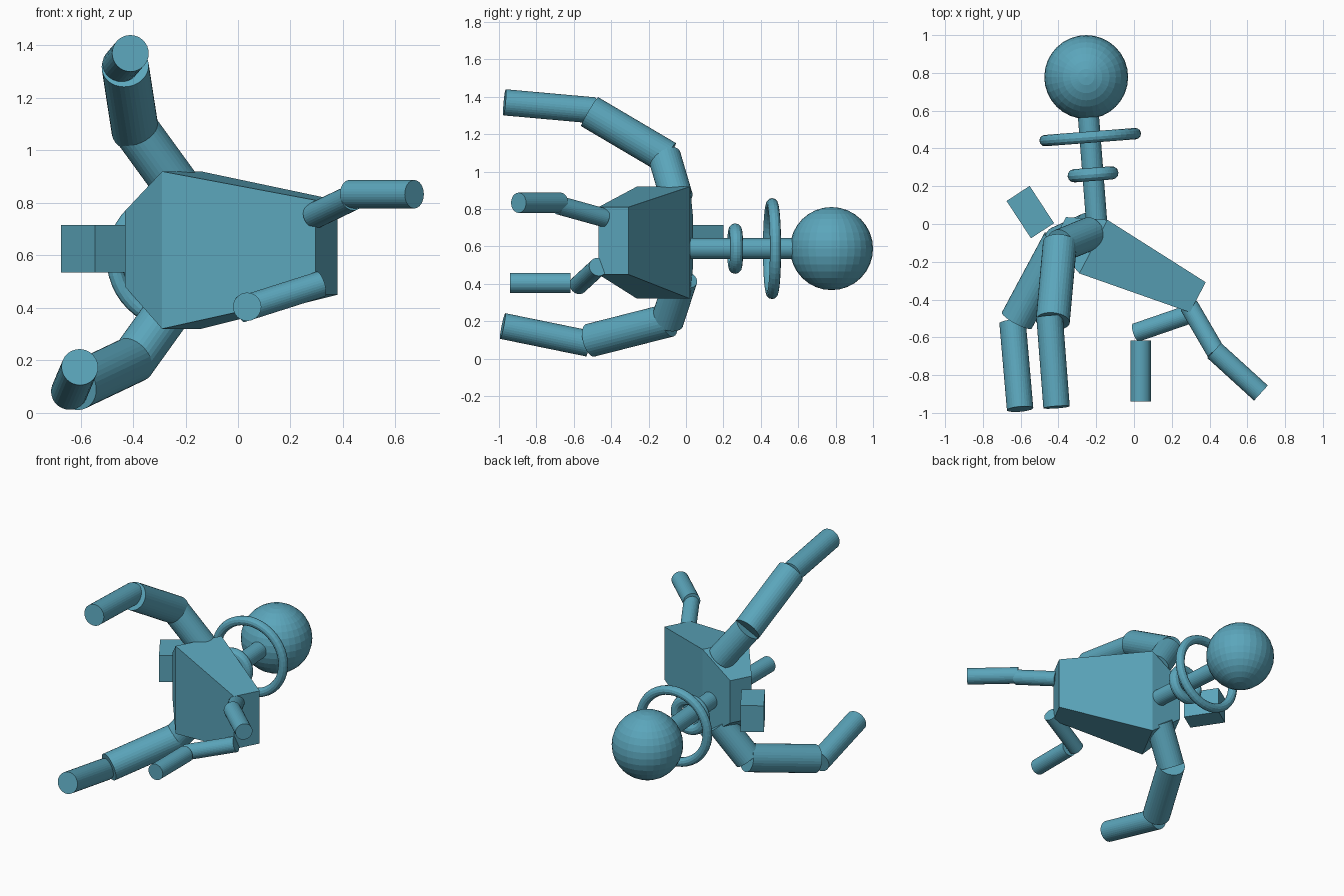
import bpy, bmesh
from mathutils import Vector

old = bpy.data.objects.get("Cube")
if old:
    bpy.data.objects.remove(old, do_unlink=True)

TEAL = (0.105, 0.38, 0.50, 1)
mat = bpy.data.materials.new("teal")
mat.diffuse_color = TEAL
mat.use_nodes = True
mat.node_tree.nodes["Principled BSDF"].inputs["Base Color"].default_value = TEAL


def finish(name):
    ob = bpy.context.object
    ob.name = name
    ob.data.materials.append(mat)
    return ob


def rod(name, start, end, radius):
    """Closed cylinder running between two points."""
    a, b = Vector(start), Vector(end)
    turn = (b - a).to_track_quat('Z', 'Y').to_euler()
    bpy.ops.mesh.primitive_cylinder_add(vertices=32, radius=radius, depth=(b - a).length,
                                        location=(a + b) / 2, rotation=turn)
    return finish(name)


# Torso: two frustums sharing their widest rectangle
axis = Vector((0.885, -0.465, 0)).normalized()
side = Vector((-axis.y, axis.x, 0))
sections = [((-0.395, -0.03, 0.625), 0.075, 0.145),
            ((-0.215, -0.12, 0.62), 0.16, 0.30),
            ((0.338, -0.388, 0.63), 0.09, 0.18)]
bm = bmesh.new()
rings = []
for centre, half_width, half_height in sections:
    rings.append([bm.verts.new(Vector(centre) + side * half_width * s + Vector((0, 0, half_height * t)))
                  for s, t in ((-1, -1), (1, -1), (1, 1), (-1, 1))])
for r1, r2 in zip(rings, rings[1:]):
    for i in range(4):
        j = (i + 1) % 4
        bm.faces.new((r1[i], r1[j], r2[j], r2[i]))
bm.faces.new(rings[0])
bm.faces.new(rings[-1])
bmesh.ops.recalc_face_normals(bm, faces=bm.faces)
mesh = bpy.data.meshes.new("torso")
bm.to_mesh(mesh)
bm.free()
mesh.materials.append(mat)
bpy.context.collection.objects.link(bpy.data.objects.new("torso", mesh))

# Tail block
bpy.ops.mesh.primitive_cube_add(size=1, location=(-0.549, 0.063, 0.625),
                                rotation=(0, 0, 0.58))
finish("tail_block").scale = (0.146, 0.236, 0.18)

# Neck, neck rings and head
neck_base, neck_top = Vector((-0.197, 0.0, 0.588)), Vector((-0.245, 0.62, 0.588))
rod("neck", neck_base, neck_top, 0.056)
neck_turn = (neck_top - neck_base).to_track_quat('Z', 'Y').to_euler()
for name, spot, major, minor in (("small_neck_ring", (-0.217, 0.263, 0.588), 0.10, 0.035),
                                 ("large_neck_ring", (-0.232, 0.46, 0.588), 0.24, 0.03)):
    bpy.ops.mesh.primitive_torus_add(major_radius=major, minor_radius=minor,
                                     location=spot, rotation=neck_turn)
    finish(name)
bpy.ops.mesh.primitive_uv_sphere_add(segments=32, ring_count=16, radius=0.222,
                                     location=(-0.253, 0.778, 0.588))
finish("head")

# Limbs: each segment is start, end, radius
limbs = {
    "upper_leg_hip": ((-0.23, -0.05, 0.86), (-0.39, -0.115, 1.08), 0.088),
    "upper_leg_thigh": ((-0.392, -0.10, 1.075), (-0.43, -0.515, 1.32), 0.09),
    "upper_leg_shin": ((-0.447, -0.49, 1.327), (-0.41, -0.97, 1.37), 0.07),
    "lower_leg_hip": ((-0.235, -0.025, 0.43), (-0.40, -0.10, 0.20), 0.088),
    "lower_leg_thigh": ((-0.395, -0.09, 0.205), (-0.62, -0.51, 0.098), 0.09),
    "lower_leg_shin": ((-0.643, -0.52, 0.08), (-0.603, -0.98, 0.174), 0.07),
    "upper_arm_top": ((0.292, -0.435, 0.752), (0.435, -0.68, 0.82), 0.05),
    "upper_arm_end": ((0.425, -0.67, 0.833), (0.672, -0.895, 0.833), 0.054),
    "lower_arm_top": ((0.315, -0.47, 0.49), (0.01, -0.575, 0.393), 0.05),
    "lower_arm_end": ((0.035, -0.618, 0.404), (0.035, -0.94, 0.404), 0.054),
}
for name, (start, end, radius) in limbs.items():
    rod(name, start, end, radius)
